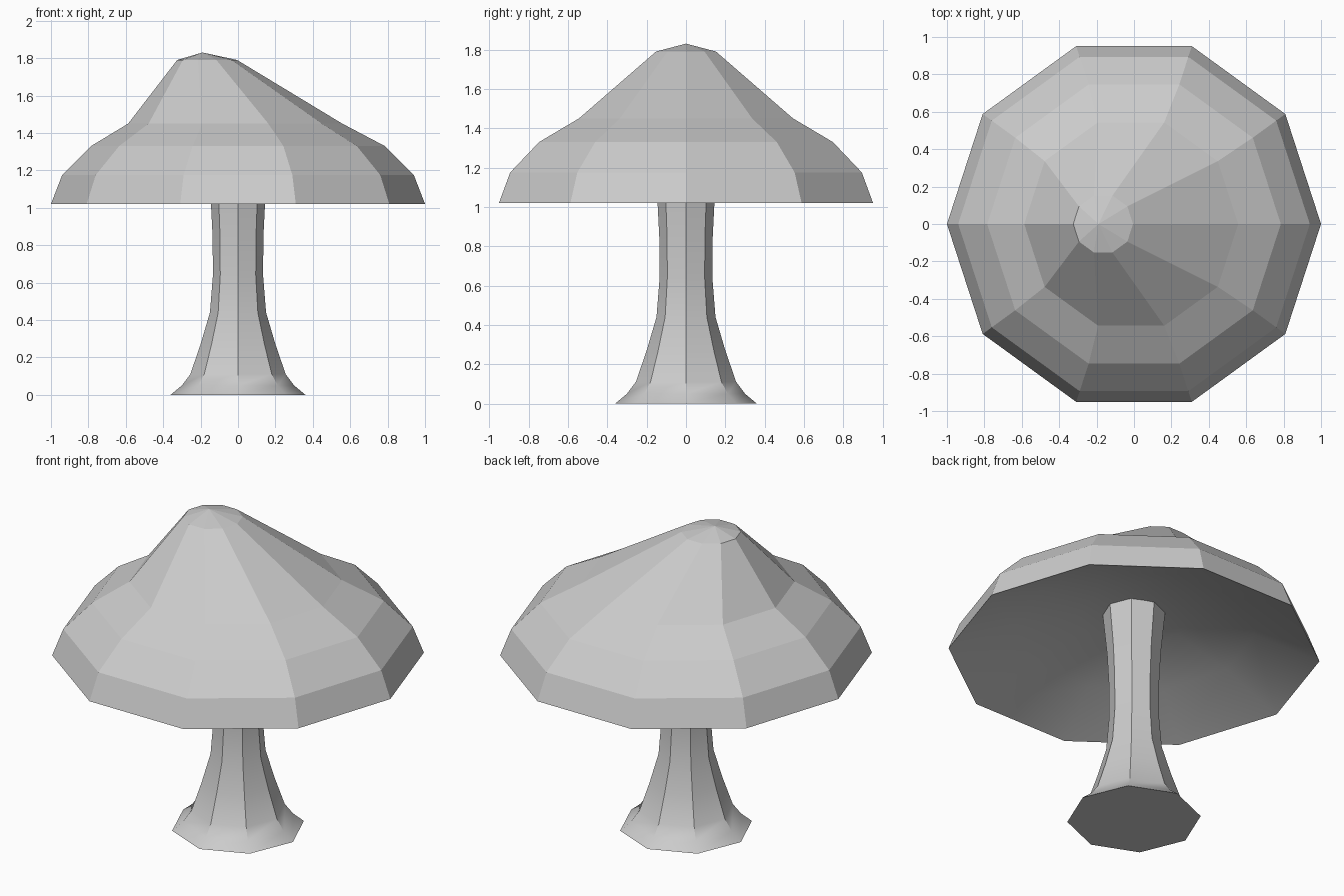
import bpy, bmesh
from math import cos, sin, pi, radians

if "Cube" in bpy.data.objects:
    bpy.data.objects.remove(bpy.data.objects["Cube"])


def loft(name, sides, rings, close_start=False, close_end=False):
    """Skin polygon rings given as (centre_x, radius, z); radius 0 is a point."""
    bm = bmesh.new()
    loops = []
    for cx, r, z in rings:
        n = sides if r > 0 else 1
        loops.append([bm.verts.new((cx + r * cos(2 * pi * i / sides),
                                    r * sin(2 * pi * i / sides), z))
                      for i in range(n)])
    for a, b in zip(loops, loops[1:]):
        for i in range(sides):
            j = (i + 1) % sides
            if len(a) == 1:
                bm.faces.new((a[0], b[j], b[i]))
            elif len(b) == 1:
                bm.faces.new((a[i], a[j], b[0]))
            else:
                bm.faces.new((a[i], a[j], b[j], b[i]))
    if close_start:
        bm.faces.new(loops[0][::-1])
    if close_end:
        bm.faces.new(loops[-1])
    bmesh.ops.recalc_face_normals(bm, faces=bm.faces)
    mesh = bpy.data.meshes.new(name)
    bm.to_mesh(mesh)
    bm.free()
    obj = bpy.data.objects.new(name, mesh)
    bpy.context.collection.objects.link(obj)
    return obj


# Mushroom cap: hollow underside, rim, then stepped top leaning to -x
cap = loft("cap", 10, [
    (0, 0, 1.29), (0, 0.3, 1.26), (0, 0.65, 1.17),
    (0, 1.0, 1.02), (0, 0.94, 1.175), (0, 0.785, 1.33),
    (-0.015, 0.572, 1.45), (-0.165, 0.16, 1.79), (-0.19, 0, 1.83)])
# Underside is smooth, the outside is faceted
for i, p in enumerate(cap.data.polygons):
    p.use_smooth = i < 30

# Octagonal stem with a flared foot
stem = loft("stem", 8, [
    (0, 0.36, 0), (0, 0.30, 0.05), (0, 0.255, 0.11), (0, 0.20, 0.27),
    (0, 0.15, 0.44), (0, 0.134, 0.64), (0, 0.136, 0.85),
    (0, 0.145, 1.03), (0, 0.17, 1.29)], True, True)
bpy.context.view_layer.objects.active = stem
stem.select_set(True)
bpy.ops.object.shade_smooth_by_angle(angle=radians(30))
